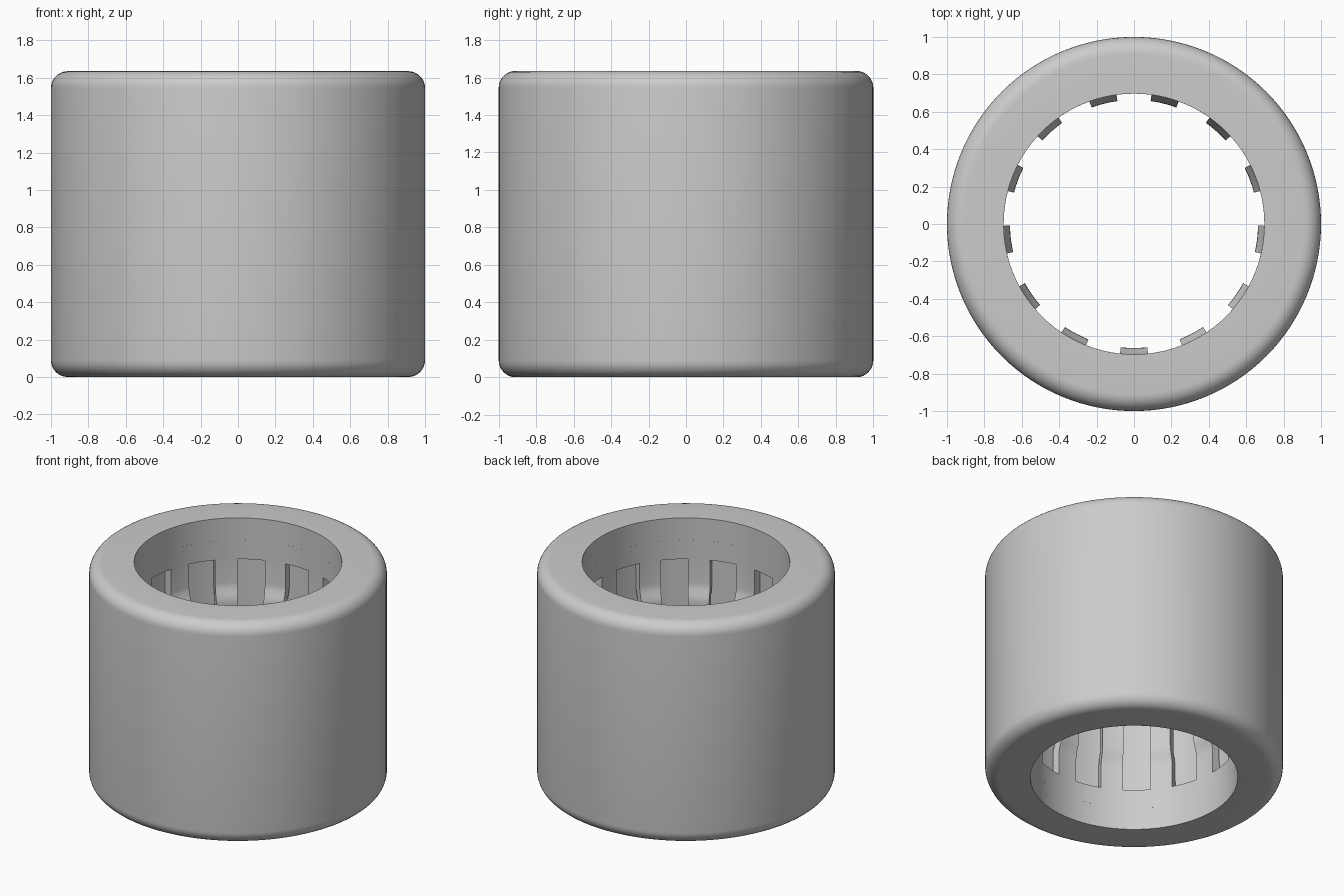
import bpy, bmesh
from math import sin, cos, pi, radians

if "Cube" in bpy.data.objects:
    bpy.data.objects.remove(bpy.data.objects["Cube"])

HEIGHT = 1.635
LIP = 0.165          # height of each end lip
BORE = 0.697         # inner radius of lips and cage ends
RACE = 0.765         # inner radius of the raceway
FILLET = 0.09
BARS = 13

steel = bpy.data.materials.new("steel grey")
steel.use_nodes = True
grey = (0.6, 0.6, 0.6, 1)
steel.diffuse_color = grey
steel.node_tree.nodes["Principled BSDF"].inputs["Base Color"].default_value = grey


def make_object(name, bm):
    mesh = bpy.data.meshes.new(name)
    bm.to_mesh(mesh)
    bm.free()
    obj = bpy.data.objects.new(name, mesh)
    bpy.context.collection.objects.link(obj)
    mesh.materials.append(steel)
    bpy.ops.object.select_all(action='DESELECT')
    obj.select_set(True)
    bpy.context.view_layer.objects.active = obj
    return obj


def ring(bm, r, z, angles):
    return [bm.verts.new((r * cos(a), r * sin(a), z)) for a in angles]


# Outer shell: closed profile with rounded outer corners, turned around z
half = [(RACE, LIP), (BORE, LIP), (BORE, 0)]
for i in range(9):
    a = i / 8 * pi / 2
    half.append((1 - FILLET + FILLET * sin(a), FILLET - FILLET * cos(a)))
profile = half + [(r, HEIGHT - z) for r, z in reversed(half)]
segments = 128
bm = bmesh.new()
turn = [2 * pi * i / segments for i in range(segments)]
rings = [ring(bm, r, z, turn) for r, z in profile]
for k, lower in enumerate(rings):
    upper = rings[(k + 1) % len(rings)]
    for i in range(segments):
        j = (i + 1) % segments
        bm.faces.new((lower[i], lower[j], upper[j], upper[i]))
bmesh.ops.recalc_face_normals(bm, faces=bm.faces)
make_object("outer_shell", bm)
bpy.ops.object.shade_smooth_by_angle(angle=radians(35))

# Cage: thin ring with windows; the bars between them bend inward
window_end = 0.305
bend = [(0.48 + 0.13 * t, BORE - 0.034 * t * t * (3 - 2 * t))
        for t in (i / 6 for i in range(7))]
low = [(LIP, BORE), (window_end, BORE)] + bend
rows = low + [(HEIGHT - z, r) for z, r in reversed(low)]
pitch = 2 * pi / BARS
bar_half = radians(6.15)
steps = 4
angles, in_bar = [], []
for n in range(BARS):
    start = -pi / 2 + n * pitch - bar_half
    for s in range(steps):
        angles.append(start + 2 * bar_half * s / steps)
        in_bar.append(True)
    for s in range(steps):
        angles.append(start + 2 * bar_half + (pitch - 2 * bar_half) * s / steps)
        in_bar.append(False)
bm = bmesh.new()
rings = [ring(bm, r, z, angles) for z, r in rows]
for k in range(len(rows) - 1):
    end_band = k in (0, len(rows) - 2)
    for i in range(len(angles)):
        if end_band or in_bar[i]:
            j = (i + 1) % len(angles)
            bm.faces.new((rings[k][j], rings[k][i], rings[k + 1][i], rings[k + 1][j]))
bmesh.ops.delete(bm, geom=[v for v in bm.verts if not v.link_faces], context='VERTS')
cage = make_object("roller_cage", bm)
solid = cage.modifiers.new("thickness", 'SOLIDIFY')
solid.thickness = 0.06
solid.offset = -1
bpy.ops.object.modifier_apply(modifier=solid.name)
bpy.ops.object.shade_smooth_by_angle(angle=radians(35))
